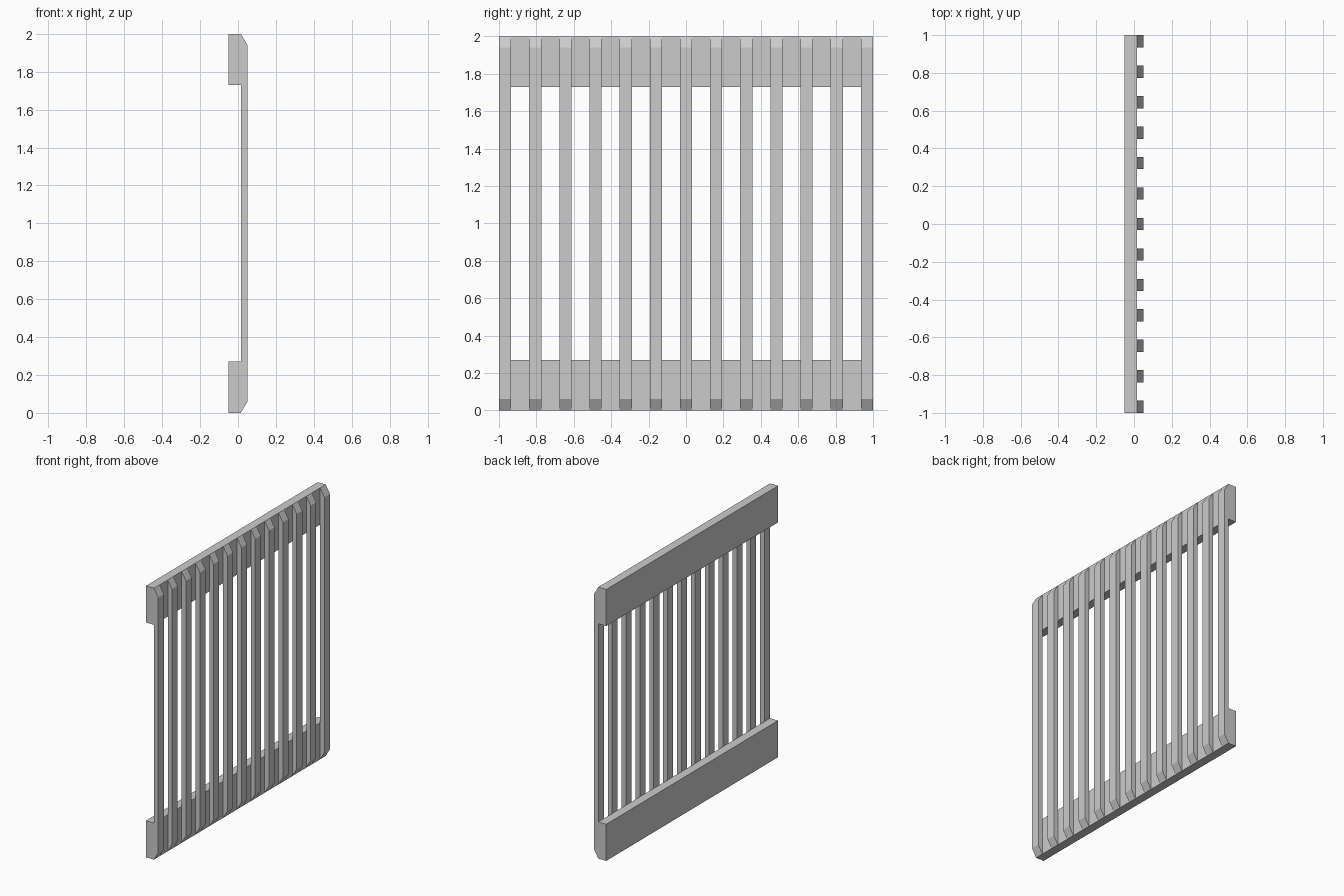
import bpy
import bmesh

cube = bpy.data.objects.get("Cube")
if cube:
    bpy.data.objects.remove(cube, do_unlink=True)

# Single light grey finish
grey = bpy.data.materials.new("light_grey")
grey.use_nodes = True
colour = (0.6, 0.6, 0.6, 1.0)
grey.diffuse_color = colour
grey.node_tree.nodes["Principled BSDF"].inputs["Base Color"].default_value = colour

BACK, JOINT, FRONT = -0.05, 0.015, 0.05
HEIGHT, RAIL, BEVEL = 2.0, 0.27, 0.06
SLATS, SLAT_WIDTH = 13, 0.065


def extrude_along_y(name, profile, y0, y1):
    """Extrude an (x, z) outline between two y positions."""
    bm = bmesh.new()
    face = bm.faces.new([bm.verts.new((x, y0, z)) for x, z in profile])
    out = bmesh.ops.extrude_face_region(bm, geom=[face])
    verts = [v for v in out["geom"] if isinstance(v, bmesh.types.BMVert)]
    bmesh.ops.translate(bm, verts=verts, vec=(0, y1 - y0, 0))
    bmesh.ops.recalc_face_normals(bm, faces=bm.faces)
    mesh = bpy.data.meshes.new(name)
    bm.to_mesh(mesh)
    bm.free()
    mesh.materials.append(grey)
    obj = bpy.data.objects.new(name, mesh)
    bpy.context.collection.objects.link(obj)
    return obj


# Bottom and top rails
for name, z0 in (("bottom_rail", 0), ("top_rail", HEIGHT - RAIL)):
    z1 = z0 + RAIL
    extrude_along_y(name, [(BACK, z0), (JOINT, z0), (JOINT, z1), (BACK, z1)], -1, 1)

# Upright slats with bevelled ends
slat_profile = [(JOINT, 0), (FRONT, BEVEL), (FRONT, HEIGHT - BEVEL), (JOINT, HEIGHT)]
step = (2 - SLAT_WIDTH) / (SLATS - 1)
for i in range(SLATS):
    y = -1 + i * step
    extrude_along_y(f"slat_{i + 1}", slat_profile, y, y + SLAT_WIDTH)
